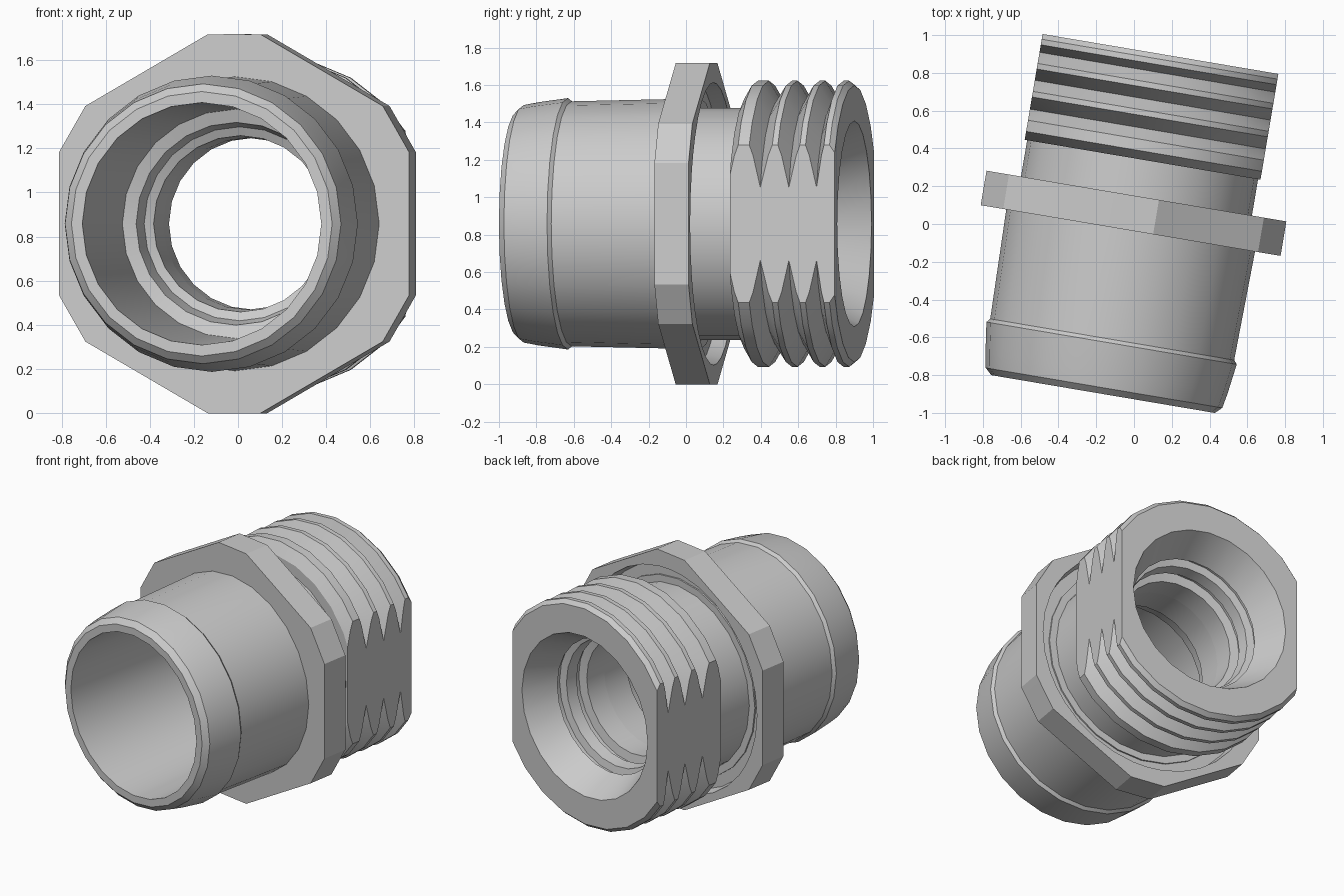
import bpy, bmesh
from math import cos, sin, pi, radians
from mathutils import Matrix

cube = bpy.data.objects.get("Cube")
if cube:
    bpy.data.objects.remove(cube)

TILT = radians(-9.6)
PLACE = Matrix.Translation((-0.012, 0.0, 0.858)) @ Matrix.Rotation(TILT, 4, 'Z')

metal = bpy.data.materials.new("light_grey_metal")
metal.use_nodes = True
GREY = (0.6, 0.6, 0.6, 1)
metal.diffuse_color = GREY
metal.node_tree.nodes["Principled BSDF"].inputs["Base Color"].default_value = GREY

ROUND = [2 * pi * i / 24 for i in range(24)]


def lathe(profile, angles=ROUND):
    """Closed ring of (axial position, radius) points swept about local Y;
    a radius may be a function of the angle."""
    bm = bmesh.new()
    rings = []
    for v, r in profile:
        ring = []
        for a in angles:
            d = r(a) if callable(r) else r
            ring.append(bm.verts.new((d * cos(a), v, d * sin(a))))
        rings.append(ring)
    n = len(angles)
    for i, ring in enumerate(rings):
        nxt = rings[(i + 1) % len(rings)]
        for j in range(n):
            k = (j + 1) % n
            bm.faces.new((ring[j], ring[k], nxt[k], nxt[j]))
    bmesh.ops.recalc_face_normals(bm, faces=bm.faces)
    return bm


def finish(bm, name):
    mesh = bpy.data.meshes.new(name)
    bm.to_mesh(mesh)
    bm.free()
    mesh.materials.append(metal)
    ob = bpy.data.objects.new(name, mesh)
    bpy.context.collection.objects.link(ob)
    ob.matrix_world = PLACE
    bpy.ops.object.select_all(action='DESELECT')
    ob.select_set(True)
    bpy.context.view_layer.objects.active = ob
    bpy.ops.object.shade_smooth_by_angle(angle=radians(28))


# Hose barrel with shallow barb, neck and stepped bore
finish(lathe([
    (-0.913, 0.55), (-0.913, 0.60), (-0.88, 0.635), (-0.80, 0.65),
    (-0.64, 0.672), (-0.62, 0.655), (-0.03, 0.668), (0.08, 0.668),
    (0.08, 0.62), (0.345, 0.62),
    (0.345, 0.39), (0.14, 0.40), (0.12, 0.44), (0.02, 0.46), (0.0, 0.52),
]), "hose_barrel")


# Hexagonal flange with cut corners and a round recess behind
def hexagon(a):
    off = (a + pi / 6) % (pi / 3) - pi / 6
    return min(0.805 / cos(off), 0.86 / cos(pi / 6 - abs(off)))


hex_angles = [radians(60 * k + s) for k in range(6) for s in (-22, -11, 0, 11, 22, 30)]
finish(lathe([
    (-0.035, 0.60), (-0.035, hexagon), (0.15, hexagon),
    (0.15, 0.755), (0.07, 0.74), (0.07, 0.60),
], hex_angles), "hex_flange")

# Threaded end: ridged outside, tapered mouth and grooved bore inside
outer = [(0.345, 0.69), (0.39, 0.765), (0.45, 0.765)]
for valley, peak in ((0.51, 0.59), (0.665, 0.74), (0.815, 0.87)):
    outer += [(valley, 0.665), (peak - 0.015, 0.765), (peak + 0.015, 0.765)]
bore = [(0.913, 0.74), (0.913, 0.55), (0.70, 0.45), (0.69, 0.48), (0.65, 0.48),
        (0.64, 0.43), (0.56, 0.42), (0.55, 0.45), (0.51, 0.45), (0.50, 0.39),
        (0.345, 0.39)]
thread = lathe(outer + bore)

# Two opposite flats sliced off the thread
for side in (-1, 1):
    cut = bmesh.ops.bisect_plane(
        thread, geom=thread.verts[:] + thread.edges[:] + thread.faces[:],
        plane_co=(side * 0.633, 0, 0), plane_no=(side, 0, 0), clear_outer=True)
    rim = [e for e in cut["geom_cut"] if isinstance(e, bmesh.types.BMEdge)]
    bmesh.ops.holes_fill(thread, edges=rim, sides=0)
bmesh.ops.recalc_face_normals(thread, faces=thread.faces)
finish(thread, "threaded_end")
